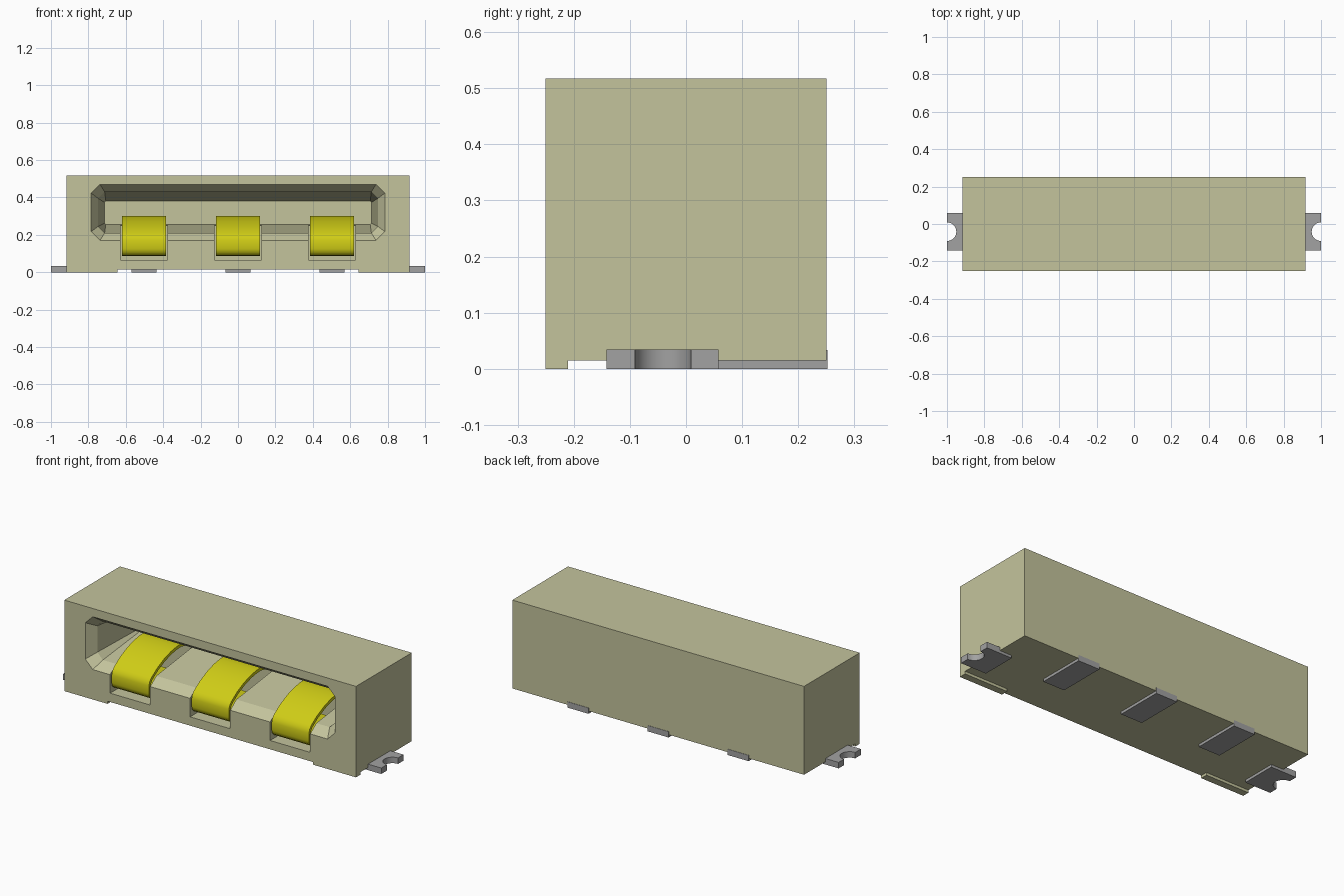
import bpy, bmesh, math

cube = bpy.data.objects.get("Cube")
if cube:
    bpy.data.objects.remove(cube, do_unlink=True)


def material(name, rgb):
    m = bpy.data.materials.new(name)
    m.use_nodes = True
    m.diffuse_color = (*rgb, 1)
    m.node_tree.nodes["Principled BSDF"].inputs["Base Color"].default_value = (*rgb, 1)
    return m


cream = material("cream plastic", (0.55, 0.55, 0.335))
gold = material("yellow gold", (0.63, 0.61, 0.008))
tin = material("grey tin", (0.36, 0.36, 0.36))


def loft(name, rings, mat):
    """Skin a closed solid through rings of matching points."""
    bm = bmesh.new()
    loops = [[bm.verts.new(p) for p in ring] for ring in rings]
    n = len(loops[0])
    for a, b in zip(loops, loops[1:]):
        for i in range(n):
            j = (i + 1) % n
            bm.faces.new((a[i], a[j], b[j], b[i]))
    bm.faces.new(loops[0])
    bm.faces.new(loops[-1])
    bmesh.ops.recalc_face_normals(bm, faces=bm.faces)
    me = bpy.data.meshes.new(name)
    bm.to_mesh(me)
    bm.free()
    me.materials.append(mat)
    ob = bpy.data.objects.new(name, me)
    bpy.context.collection.objects.link(ob)
    return ob


def box(name, x, y, z, mat):
    return loft(name, [[(x[0], y[0], h), (x[1], y[0], h), (x[1], y[1], h), (x[0], y[1], h)]
                       for h in z], mat)


def cut(target, cutter):
    mod = target.modifiers.new("cut", "BOOLEAN")
    mod.operation = "DIFFERENCE"
    mod.solver = "EXACT"
    mod.object = cutter
    bpy.context.view_layer.objects.active = target
    bpy.ops.object.modifier_apply(modifier=mod.name)
    bpy.data.objects.remove(cutter, do_unlink=True)


def smooth(ob):
    bpy.ops.object.select_all(action="DESELECT")
    ob.select_set(True)
    bpy.context.view_layer.objects.active = ob
    bpy.ops.object.shade_smooth_by_angle(angle=math.radians(35))


def octagon(y, hx, z0, z1, c):
    """Rectangle with cut corners, standing in the xz plane."""
    return [(-hx + c, y, z0), (hx - c, y, z0), (hx, y, z0 + c), (hx, y, z1 - c),
            (hx - c, y, z1), (-hx + c, y, z1), (-hx, y, z1 - c), (-hx, y, z0 + c)]


# Housing with a flared mouth and a tapering cavity
housing = box("housing", (-0.917, 0.917), (-0.25, 0.25), (0.015, 0.517), cream)
cut(housing, loft("cavity_cutter", [
    octagon(-0.30, 0.785, 0.17, 0.47, 0.047),
    octagon(-0.25, 0.785, 0.17, 0.47, 0.047),
    octagon(-0.195, 0.748, 0.21, 0.43, 0.035),
    octagon(0.16, 0.715, 0.254, 0.382, 0.008)], cream))

CONTACTS = {"right": -0.503, "middle": 0.0, "left": 0.503}

# Slots in the lower lip, one for each contact
for cx in CONTACTS.values():
    cut(housing, box("slot_cutter", (cx - 0.126, cx + 0.126), (-0.30, 0.13), (0.065, 0.27), cream))

# Spring contacts: a bent strip, thickened inward
SPRING = [(0.10, 0.086), (-0.20, 0.086), (-0.225, 0.09), (-0.243, 0.105), (-0.249, 0.125),
          (-0.249, 0.17), (-0.243, 0.19), (-0.228, 0.208), (-0.175, 0.243), (-0.11, 0.273),
          (-0.05, 0.291), (0.0, 0.299), (0.04, 0.301), (0.08, 0.293), (0.15, 0.262)]
T = 0.018


def strip_profile(points):
    inner = []
    for i, (y, z) in enumerate(points):
        (ya, za), (yb, zb) = points[max(i - 1, 0)], points[min(i + 1, len(points) - 1)]
        dy, dz = yb - ya, zb - za
        d = math.hypot(dy, dz)
        inner.append((y + T * dz / d, z - T * dy / d))
    return points + inner[::-1]


for side, cx in CONTACTS.items():
    prof = strip_profile(SPRING)
    spring = loft("spring_contact_" + side,
                  [[(cx + w, y, z) for y, z in prof] for w in (-0.117, 0.117)], gold)
    smooth(spring)
    # Solder tail reaching the back face
    box("solder_tail_" + side, (cx - 0.067, cx + 0.067), (-0.02, 0.252), (0, 0.033), tin)

# Front standoffs and notched side tabs
for side, s in (("left", 1), ("right", -1)):
    box("standoff_" + side, sorted((s * 0.645, s * 0.917)), (-0.25, -0.21), (0, 0.016), cream)
    arc = [(1.0 - 0.05 * math.cos(a), -0.041 + 0.05 * math.sin(a))
           for a in (math.pi * (i / 16 - 0.5) for i in range(17))]
    outline = [(0.84, -0.142), (1.0, -0.142)] + arc + [(1.0, 0.058), (0.84, 0.058)]
    tab = loft("mounting_tab_" + side,
               [[(s * x, y, z) for x, y in outline] for z in (0, 0.034)], tin)
    smooth(tab)
